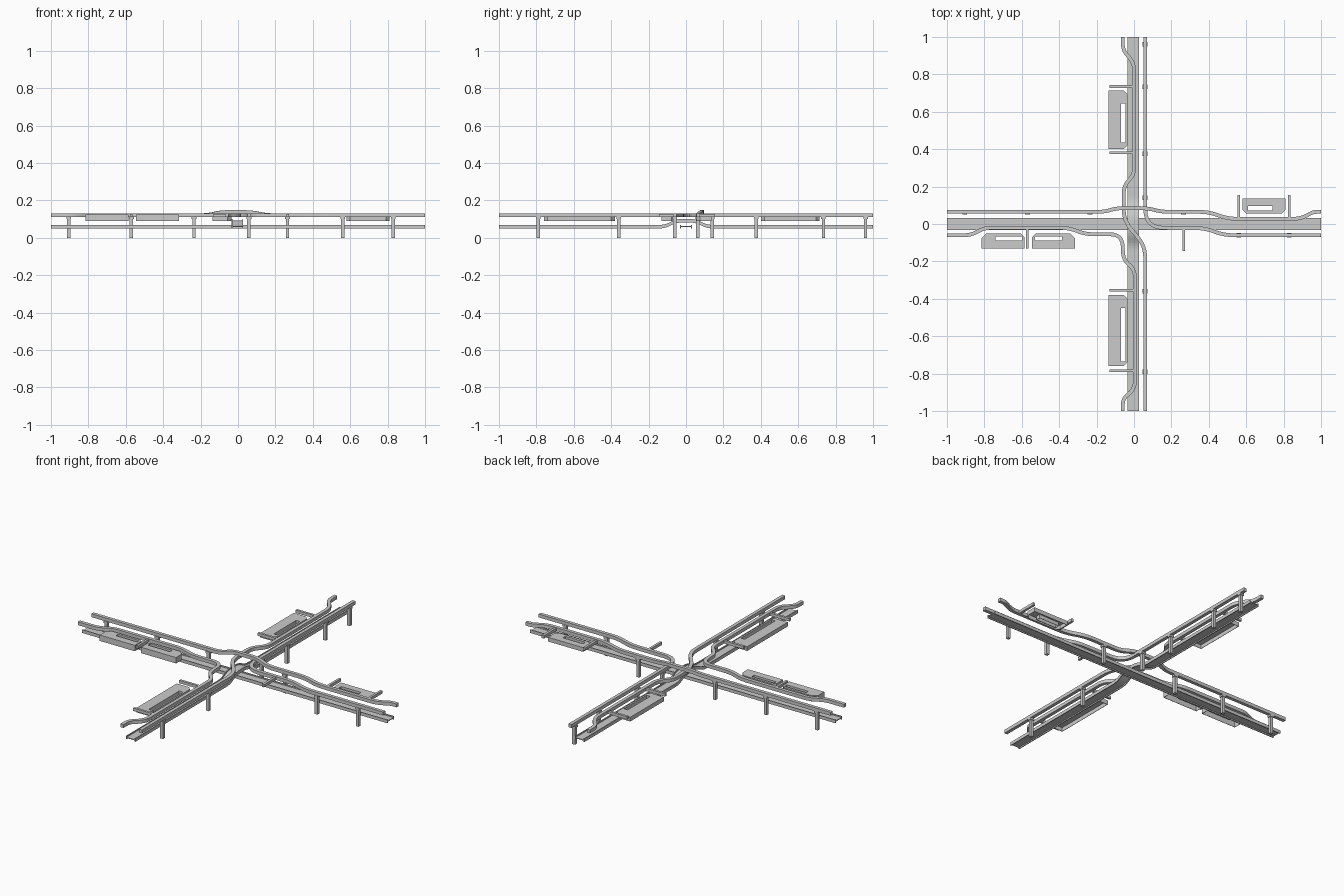
import bpy, bmesh, math
from mathutils import Vector

if "Cube" in bpy.data.objects:
    bpy.data.objects.remove(bpy.data.objects["Cube"])


def finish(name, bm, thickness=0):
    bmesh.ops.recalc_face_normals(bm, faces=bm.faces)
    me = bpy.data.meshes.new(name)
    bm.to_mesh(me)
    bm.free()
    ob = bpy.data.objects.new(name, me)
    bpy.context.collection.objects.link(ob)
    if thickness:
        m = ob.modifiers.new("shell", 'SOLIDIFY')
        m.thickness = thickness
        m.offset = -1
    return ob


def rounded(points, radius, steps=4):
    # replace each corner of a path by a short curve
    p = [Vector(q) for q in points]
    out = [p[0]]
    for a, b, c in zip(p, p[1:], p[2:]):
        r = min(radius, (a - b).length * 0.49, (c - b).length * 0.49)
        s, e = b + (a - b).normalized() * r, b + (c - b).normalized() * r
        for i in range(steps + 1):
            t = i / steps
            out.append(s * (1 - t) ** 2 + b * 2 * t * (1 - t) + e * t * t)
    return out + [p[-1]]


def sweep(name, path, profile):
    # profile is (sideways, up); sections stay vertical and are mitred
    bm = bmesh.new()
    rings = []
    for i, p in enumerate(path):
        d0 = (p - path[i - 1]).xy.normalized() if i else None
        d1 = (path[i + 1] - p).xy.normalized() if i < len(path) - 1 else None
        d0, d1 = d0 or d1, d1 or d0
        d = (d0 + d1).normalized()
        side = Vector((-d.y, d.x, 0)) / max(0.5, d.dot(d0))
        rings.append([bm.verts.new(p + side * u + Vector((0, 0, v))) for u, v in profile])
    n = len(profile)
    for a, b in zip(rings, rings[1:]):
        for i in range(n):
            bm.faces.new((a[i], a[(i + 1) % n], b[(i + 1) % n], b[i]))
    bm.faces.new(rings[0])
    bm.faces.new(rings[-1])
    return finish(name, bm)


def box(name, x0, x1, y0, y1, z0, z1):
    bm = bmesh.new()
    bmesh.ops.create_cube(bm, size=1)
    for v in bm.verts:
        v.co = ((x0 + x1) / 2 + v.co.x * (x1 - x0), (y0 + y1) / 2 + v.co.y * (y1 - y0),
                (z0 + z1) / 2 + v.co.z * (z1 - z0))
    return finish(name, bm)


def tray(name, x0, x1, y0, y1, slot, chamfers, top=0.125, bottom=0.09):
    # open-bottomed tray with a slot; chamfers are for corners SW, SE, NE, NW
    c = chamfers
    outer = []
    for (x, y), (sx, sy), r, flip in zip([(x0, y0), (x1, y0), (x1, y1), (x0, y1)],
                                         [(1, 1), (-1, 1), (-1, -1), (1, -1)], c, (0, 1, 0, 1)):
        pair = [(x, y + sy * r), (x + sx * r, y)]
        outer += (pair[::-1] if flip else pair) if r else [(x, y)]
    a0, a1, b0, b1 = slot
    inner = [(a0, b0), (a1, b0), (a1, b1), (a0, b1)]
    bm = bmesh.new()
    edges = []
    for loop in (outer, inner):
        up = [bm.verts.new((x, y, top)) for x, y in loop]
        lo = [bm.verts.new((x, y, bottom)) for x, y in loop]
        for i in range(len(loop)):
            j = (i + 1) % len(loop)
            edges.append(bm.edges.new((up[i], up[j])))
            bm.faces.new((up[i], up[j], lo[j], lo[i]))
    bmesh.ops.triangle_fill(bm, edges=edges, use_beauty=True)
    bmesh.ops.dissolve_limit(bm, angle_limit=0.01, verts=bm.verts, edges=bm.edges)
    return finish(name, bm, 0.003)


# Lower channels: the y one bridges over the x one
channel = [(-.031, -.01), (-.026, -.01), (-.026, -.003), (.026, -.003), (.026, -.01), (.031, -.01),
           (.031, .009), (.026, .009), (.026, .002), (-.026, .002), (-.026, .009), (-.031, .009)]
sweep("channel_x", [Vector((-1, 0, .06)), Vector((1, 0, .06))], channel)
hump = [(-.003, -1, .06), (-.003, -.115, .06), (-.003, -.05, .092),
        (-.003, .05, .092), (-.003, .115, .06), (-.003, 1, .06)]
sweep("channel_y", rounded(hump, .03), channel)

# Upper guide rails
rail = [(-.01, -.01), (.01, -.01), (.01, .01), (-.01, .01)]
Z = .121
paths = {
    "rail_back": [(-1, .065, Z), (-.16, .065, Z), (-.09, .085, .138), (.07, .085, .138), (.15, .065, Z),
                  (.4, .065, Z), (.5, .028, Z), (.89, .028, Z), (.96, .065, Z), (1, .065, Z)],
    "rail_left_corner": [(-1, -.06, Z), (-.87, -.06, Z), (-.8, -.02, Z), (-.35, -.02, Z), (-.26, -.055, Z),
                         (-.062, -.055, Z), (-.058, -.19, Z), (.005, -.245, Z), (.005, -.88, Z),
                         (-.06, -.935, Z), (-.06, -1, Z)],
    "rail_crossing": [(-.06, 1, Z), (-.06, .93, Z), (.002, .86, Z), (.002, .265, Z), (-.055, .205, Z),
                      (-.055, .02, Z), (.06, -.12, Z), (.06, -1, Z)],
    "rail_right_corner": [(.06, 1, Z), (.06, -.02, Z), (.38, -.022, Z), (.48, -.06, Z), (1, -.06, Z)],
}
for name, pts in paths.items():
    big = .1 if "right" in name else .075 if "left" in name else .06
    sweep(name, rounded(pts, big, 6), rail)

# Ground posts with a widened head
posts = [(-.905, .063), (-.57, .063), (-.235, .063), (.265, .063), (.56, -.06), (.83, -.06)]
posts += [(.058, y) for y in (-.79, -.36, .14, .375, .735, .96)]
for i, (x, y) in enumerate(posts):
    box(f"post_{i}", x - .009, x + .009, y - .009, y + .009, 0, .112)
    box(f"post_head_{i}", x - .013, x + .013, y - .012, y + .012, .1, .113)

# Side arms beside the trays
h = .007
for i, (x, y0, y1) in enumerate([(-.57, -.13, -.012), (.265, -.145, -.015), (.56, .025, .155), (.83, .025, .155)]):
    box(f"arm_x_{i}", x - h, x + h, y0, y1, .111, .128)
for i, (y, x1) in enumerate([(.735, .005), (.38, .005), (-.355, .01), (-.785, .01)]):
    box(f"arm_y_{i}", -.132, x1, y - h, y + h, .111, .128)

# Slotted trays
tray("tray_north", -.135, -.035, .40, .715, (-.07, -.045, .435, .645), (0, .02, .02, 0), .115)
tray("tray_south", -.135, -.035, -.76, -.38, (-.07, -.045, -.735, -.45), (0, .02, .02, 0), .115)
tray("tray_west_outer", -.815, -.585, -.13, -.052, (-.74, -.6, -.087, -.066), (0, 0, .018, .025))
tray("tray_west_inner", -.545, -.315, -.13, -.052, (-.53, -.385, -.087, -.066), (0, 0, .025, .018))
tray("tray_east", .58, .81, .055, .135, (.61, .74, .072, .095), (.02, .02, 0, 0), .115)
